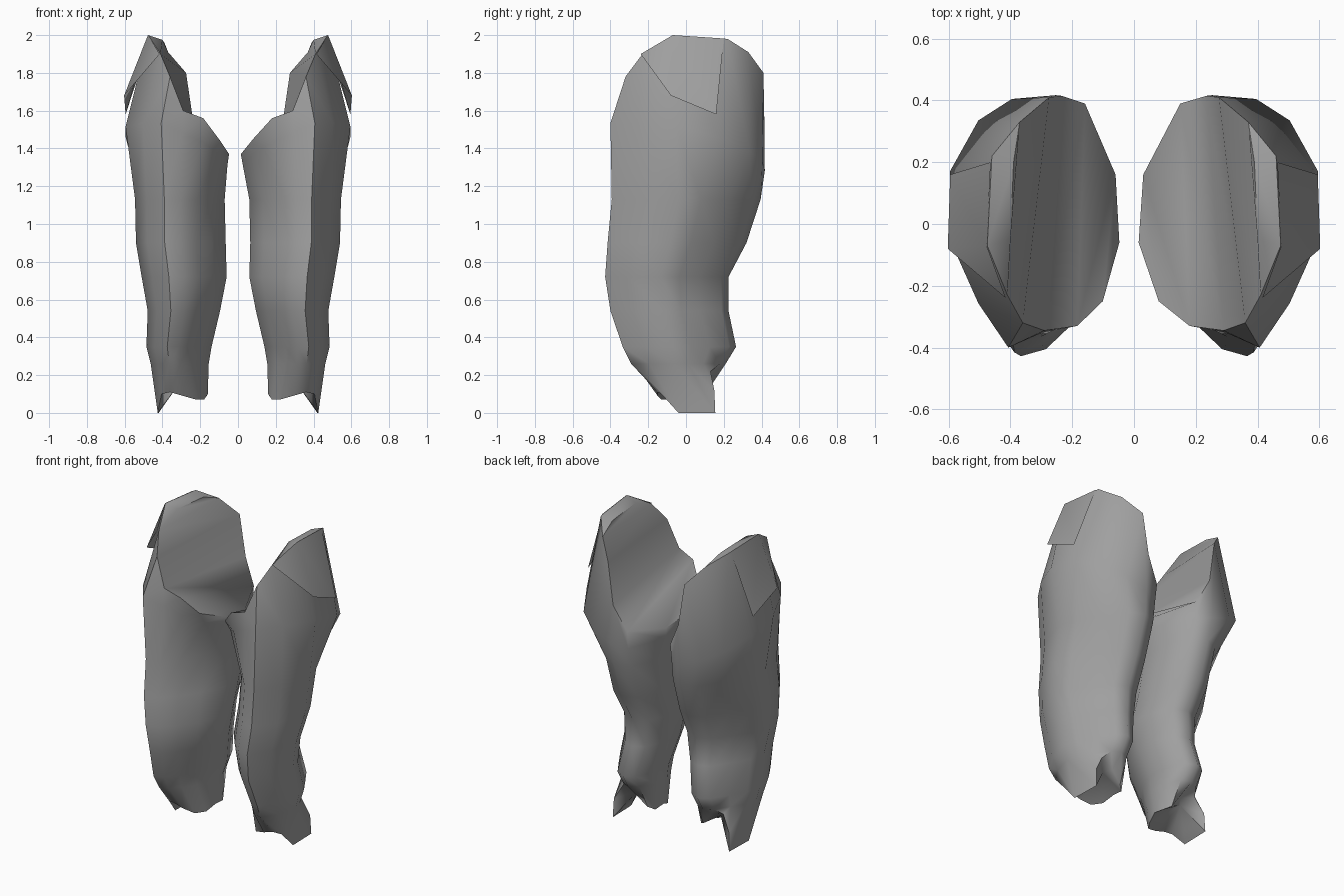
import bpy, bmesh, math

cube = bpy.data.objects.get("Cube")
if cube:
    bpy.data.objects.remove(cube)

grey = bpy.data.materials.new("plain_grey")
grey.use_nodes = True
COLOUR = (0.35, 0.35, 0.35, 1)
grey.diffuse_color = COLOUR
grey.node_tree.nodes["Principled BSDF"].inputs["Base Color"].default_value = COLOUR

# Cross-section outlines, from the outer side round by front, inner side and back
SHOULDER = [(1, -.15), (.68, -.65), (.34, -1), (-.05, -.88), (-.45, -.77), (-.8, -.5),
            (-1, -.15), (-.95, .35), (-.55, .9), (-.2, 1), (.3, .97), (.68, .8), (1, .4)]
SHIN = [(1, -.1), (.75, -.62), (.36, -1), (0, -.93), (-.35, -.7), (-.7, -.38),
        (-1, .05), (-.95, .45), (-.65, .88), (-.25, 1), (.12, .88), (.5, .53), (.85, .2)]
N = len(SHIN)

# Ragged lower edge
CUFF = [(.425, -.04, 0), (.405, -.13, .1), (.36, -.15, .11), (.29, -.15, .09), (.22, -.13, .07),
        (.18, -.07, .07), (.16, 0, .1), (.165, .08, .09), (.2, .11, .11), (.26, .11, .19),
        (.36, .13, .22), (.415, .15, .12), (.42, .155, 0)]

# height, inner x, outer x, front y, back y
LEVELS = [(.26, .155, .462, -.29, .21),
          (.35, .14, .485, -.335, .265),
          (.54, .095, .478, -.4, .225),
          (.72, .06, .51, -.428, .225),
          (.9, .065, .54, -.415, .32),
          (1.13, .06, .545, -.393, .395)]

# Sloping top rim
RIM = [(.475, -.07, 2), (.41, -.23, 1.9), (.36, -.32, 1.78), (.29, -.345, 1.6),
       (.18, -.33, 1.56), (.08, -.25, 1.45), (.015, -.06, 1.37), (.03, .16, 1.34),
       (.15, .39, 1.37), (.235, .415, 1.53), (.275, .41, 1.8), (.37, .33, 1.91), (.46, .22, 1.98)]


def finish(name, bm):
    bmesh.ops.recalc_face_normals(bm, faces=bm.faces)
    mesh = bpy.data.meshes.new(name)
    bm.to_mesh(mesh)
    bm.free()
    mesh.materials.append(grey)
    obj = bpy.data.objects.new(name, mesh)
    bpy.context.collection.objects.link(obj)
    bpy.ops.object.select_all(action="DESELECT")
    obj.select_set(True)
    bpy.context.view_layer.objects.active = obj
    bpy.ops.object.shade_smooth_by_angle(angle=math.radians(62))


def ring(outline, level, tilt=0):
    z, x_in, x_out, front, back = level
    cx, cy = (x_in + x_out) / 2, (front + back) / 2
    return [(cx + u * (x_out - x_in) / 2, cy + v * (back - front) / 2, z + tilt * (u - v))
            for u, v in outline]


def build_leg(name, side, inner_shift):
    bm = bmesh.new()

    def vert(p):
        # the inner top edge sits a little differently on each leg
        near = max(0, 1 - p[0] / .2) * max(0, min(1, (p[2] - 1) / .3))
        return bm.verts.new((side * (p[0] + inner_shift * near), p[1], p[2]))

    # Body wall, lofted from the ragged cuff to the rim
    rows = [CUFF] + [ring(SHIN, level) for level in LEVELS]
    rows += [ring(SHOULDER, (1.4, .025, .595, -.4, .417), tilt=.1), RIM]
    rows = [[vert(p) for p in row] for row in rows]
    for low, high in zip(rows, rows[1:]):
        for i in range(N):
            j = (i + 1) % N
            bm.faces.new((low[i], low[j], high[j], high[i]))

    # Hollow underside
    hollow = vert((.3, .07, .17))
    for i in range(N):
        bm.faces.new((rows[0][i], hollow, rows[0][(i + 1) % N]))

    # Narrow ridge along the outer top edge, then the folded top surface
    rim = rows[-1]
    a, b = vert((.4, -.05, 1.975)), vert((.39, .2, 1.96))
    bm.faces.new((rim[0], rim[-1], b, a))
    bm.faces.new((rim[0], a, rim[1]))
    bm.faces.new((rim[-1], rim[-2], b))
    pairs = [(a, b)] + [(rim[i], rim[N - 1 - i]) for i in range(1, 6)]
    for (f, k), (f2, k2) in zip(pairs, pairs[1:]):
        bm.faces.new((f, k, k2, f2))
    bm.faces.new((*pairs[-1], rim[6]))
    finish(name, bm)


def build_flap(name, side):
    # Thin overlapping panel on the outer upper side
    bm = bmesh.new()
    tip, crest, corner, tail, back = [
        bm.verts.new((side * x, y, z)) for x, y, z in
        [(.415, -.24, 1.9), (.477, -.07, 2), (.603, -.08, 1.68), (.595, .16, 1.58), (.464, .2, 1.982)]]
    bm.faces.new((tip, corner, crest))
    bm.faces.new((crest, corner, tail, back))
    finish(name, bm)


build_leg("left_leg", 1, 0)
build_leg("right_leg", -1, .035)
build_flap("left_flap", 1)
build_flap("right_flap", -1)
